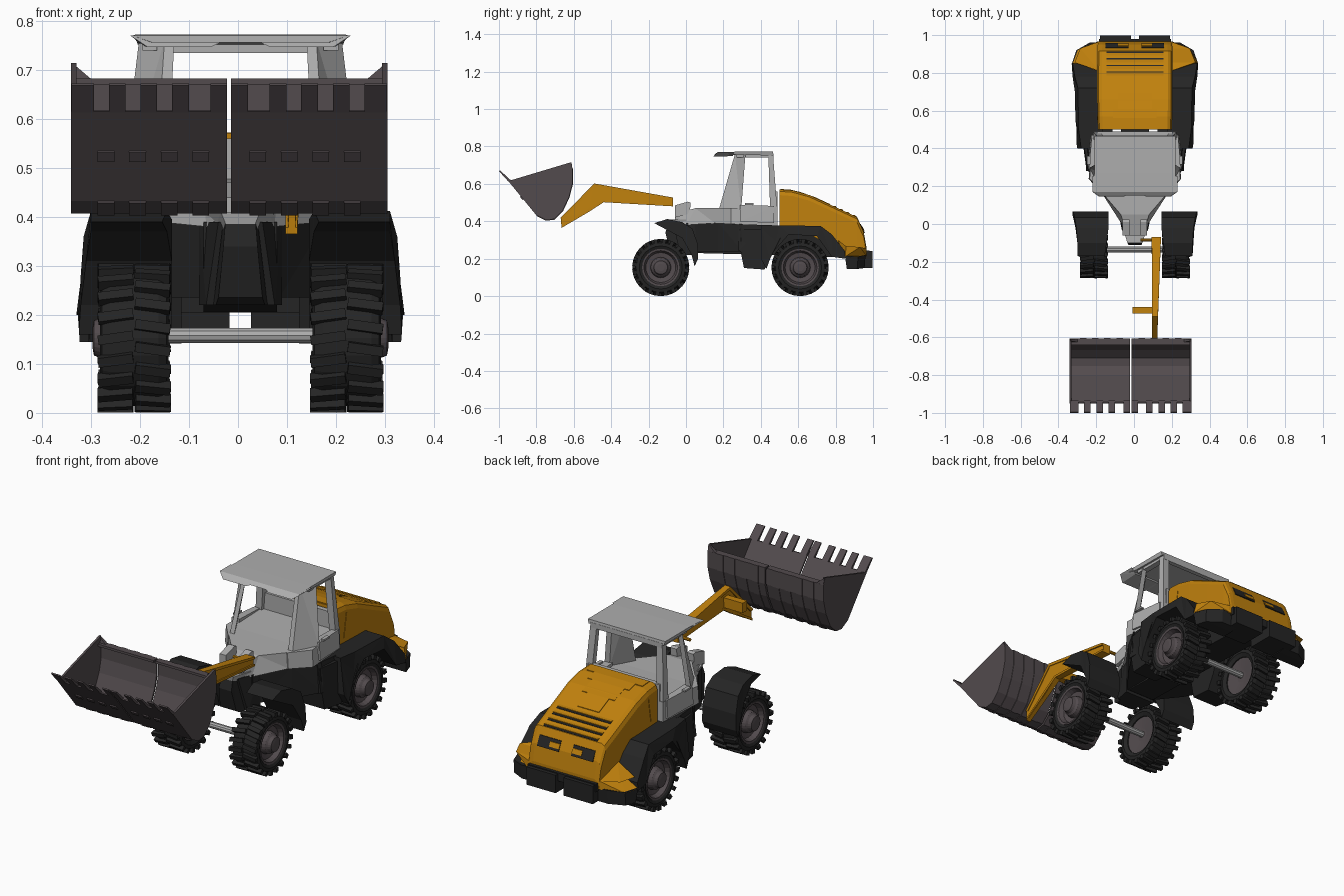
import bpy, bmesh
from math import pi, cos, sin, radians
from mathutils import Matrix

CX = 0.005          # centre line of the machine


def mat(name, c):
    m = bpy.data.materials.new(name)
    m.diffuse_color = (*c, 1)
    return m


ORANGE = mat("orange_paint", (0.53, 0.22, 0.004))
BLACK = mat("black_plastic", (0.018, 0.018, 0.018))
STEEL = mat("brown_steel", (0.085, 0.07, 0.075))
GREY = mat("cab_grey", (0.42, 0.42, 0.42))


def finish(name, bm, m):
    bmesh.ops.recalc_face_normals(bm, faces=bm.faces)
    me = bpy.data.meshes.new(name)
    bm.to_mesh(me)
    bm.free()
    me.materials.append(m)
    ob = bpy.data.objects.new(name, me)
    bpy.context.collection.objects.link(ob)
    return ob


def loft(name, rings, m, closed=False):
    """Skin equal rings of points; cap the ends unless closed."""
    bm = bmesh.new()
    vs = [[bm.verts.new(p) for p in r] for r in rings]
    n = len(vs[0])
    for a, b in zip(vs, vs[1:] + (vs[:1] if closed else [])):
        for i in range(n):
            j = (i + 1) % n
            bm.faces.new((a[i], a[j], b[j], b[i]))
    if not closed:
        caps = [bm.faces.new(vs[0]), bm.faces.new(vs[-1])]
        bmesh.ops.triangulate(bm, faces=caps)
    return finish(name, bm, m)


def slab(name, pts, xa, xb, m, s=1, cx=CX):
    """Side profile (y, z) spanning x from xa to xb (numbers or one per point)."""
    lst = lambda v: v if isinstance(v, (list, tuple)) else [v] * len(pts)
    return loft(name, [[(cx + s * x, y, z) for x, (y, z) in zip(lst(v), pts)]
                       for v in (xa, xb)], m)


def box(name, x0, x1, y0, y1, z0, z1, m, s=1):
    return slab(name, [(y0, z0), (y1, z0), (y1, z1), (y0, z1)], x0, x1, m, s)


def lathe(name, prof, x, y, z, s, m, n=24, closed=False):
    """Spin (x offset, radius) profile round an axis along x."""
    return loft(name, [[(x + s * o, y + r * cos(2 * pi * i / n), z + r * sin(2 * pi * i / n))
                        for i in range(n)] for o, r in prof], m, closed)


# Wheels: tyre, staggered lugs, dished rim
def wheel(tag, s, y):
    x, z = CX + s * 0.217, 0.153
    lathe(tag + "_tyre", [(-.06, .095), (-.07, .115), (-.066, .132), (-.05, .139), (.05, .139),
                          (.066, .132), (.07, .115), (.06, .095)], x, y, z, s, BLACK, closed=True)
    bm = bmesh.new()
    for row in (-1, 1):
        for i in range(20):
            a = 2 * pi * (i + (0.5 if row > 0 else 0)) / 20
            bmesh.ops.create_cube(bm, size=1, matrix=Matrix.Translation((x, y, z))
                                  @ Matrix.Rotation(a, 4, 'X')
                                  @ Matrix.Translation((row * .038, 0, .141))
                                  @ Matrix.Rotation(row * radians(-8), 4, 'Z')
                                  @ Matrix.Diagonal((.072, .020, .022, 1)))
    finish(tag + "_tread", bm, BLACK)
    lathe(tag + "_rim", [(-.045, .03), (-.055, .1), (.066, .1), (.064, .09), (.04, .08), (.035, .055),
                         (.058, .05), (.066, .042), (.082, .036), (.085, .02)], x, y, z, s, STEEL)


for end, y in (("front", -0.135), ("rear", 0.61)):
    for side, s in (("left", -1), ("right", 1)):
        wheel(f"{end}_{side}_wheel", s, y)
    lathe(end + "_axle", [(-.17, .016), (.17, .016)], CX, y, .158, 1, GREY, 10)

# Central chassis and front frame
slab("center_chassis", [(.0, .39), (.5, .37), (.88, .30), (.88, .205), (.45, .22), (.06, .23), (0, .26)],
     -.075, .075, BLACK)
slab("front_frame", [(-.11, .34), (-.09, .40), (.05, .40), (.05, .22), (-.06, .22), (-.085, .235)],
     [-.035, -.03, -.05, -.07, -.05, -.045], [.035, .03, .05, .07, .05, .045], BLACK)
for s in (-1, 1):
    slab("front_frame_cheek", [(-.07, .39), (.05, .39), (.05, .22), (-.03, .22)],
         [.035, .07, .07, .055], [.045, .085, .085, .07], BLACK, s)

# Fenders, side skirts and steps
for s in (-1, 1):
    slab("front_fender", [(-.17, .39), (-.10, .412), (-.02, .395), (.035, .36), (.062, .28), (.065, .2),
                          (.046, .16), (.03, .22), (-.02, .31), (-.09, .37)],
         [.16, .15, .14, .14, .14, .14, .14, .14, .14, .15],
         [.305, .305, .31, .32, .326, .33, .33, .326, .315, .305], BLACK, s)
    slab("side_skirt_front", [(.04, .40), (.17, .395), (.30, .385), (.30, .24), (.17, .235), (.05, .235)],
         .0, [.08, .175, .25, .26, .175, .08], BLACK, s)
    slab("step_tank", [(.29, .36), (.29, .25), (.31, .15), (.42, .142), (.46, .22), (.50, .36)],
         .12, [.25, .257, .26, .275, .29, .285], BLACK, s)
    slab("upper_step", [(.40, .375), (.40, .20), (.43, .145), (.45, .2), (.50, .3), (.53, .37)], .2,
         [.285, .305, .31, .31, .31, .298], BLACK, s)
    slab("rear_fender", [(.40, .38), (.50, .378), (.72, .375), (.78, .33), (.85, .24), (.85, .2), (.78, .21),
                         (.70, .32), (.55, .33), (.47, .24), (.40, .24)],
         .17, [.285, .298, .302, .318, .33, .335, .33, .318, .315, .305, .295], BLACK, s)
    slab("skirt_link", [(.28, .385), (.42, .38), (.42, .24), (.28, .24)], .17, [.24, .25, .26, .26], BLACK, s)
    # Orange corner wing above the counterweight
    slab("rear_wing", [(.81, .30), (.855, .268), (.93, .262), (.962, .255), (.965, .215), (.92, .208), (.853, .212)],
         .17, [.19, .32, .29, .2, .2, .31, .333], ORANGE, s)
    slab("counterweight_side", [(.85, .215), (.92, .212), (.96, .22), (.955, .15), (.915, .145), (.86, .145)],
         .15, [.333, .31, .24, .24, .31, .328], BLACK, s)
    box("counterweight_block", .022, .185, .86, .998, .15, .24, BLACK, s)
box("counterweight_bridge", -.19, .19, .84, .98, .205, .245, BLACK)

# Engine hood with chamfered top edges
hood = [(.50, .37, .57, .196), (.57, .36, .565, .198), (.66, .33, .54, .2), (.79, .26, .48, .2),
        (.915, .235, .422, .199), (.95, .23, .345, .197), (.965, .22, .26, .195)]
loft("engine_hood", [[(CX + x, y, z) for x, z in
                      ((w, zb), (w, zt - .03), (w - .008, zt - .01), (w - .025, zt), (.025 - w, zt),
                       (.008 - w, zt - .01), (-w, zt - .03), (-w, zb))] for y, zb, zt, w in hood], ORANGE)
# Hood louvres: dark slot with a raised lip in front
for y in (.795, .83, .865, .90):
    z = .48 - (y - .79) * .464
    slab("hood_louvre", [(y - .009, z - .005), (y + .006, z - .01), (y + .006, z + .003), (y - .009, z + .005)],
         -.15, .15, ORANGE)
    slab("louvre_shadow", [(y + .006, z - .01), (y + .013, z - .013), (y + .013, z - .004), (y + .006, z)],
         -.15, .15, BLACK)


# Stepped centre panel on the hood, rear vents, side lines
def hood_z(y):
    for (y0, _, z0, _), (y1, _, z1, _) in zip(hood, hood[1:]):
        if y <= y1:
            return z0 + (z1 - z0) * (y - y0) / (y1 - y0)


for w, y0, y1 in ((.155, .505, .56), (.115, .56, .61), (.09, .61, .69), (.06, .69, .77)):
    a, b = hood_z(y0), hood_z(y1)
    slab("hood_panel_step", [(y0, a - .01), (y0, a + .003), (y1, b + .003), (y1, b - .01)], -w, w, ORANGE)
for s in (-1, 1):
    slab("rear_vent", [(.926, .385), (.946, .338), (.957, .338), (.9345, .385)], .035, .155, BLACK, s)
    slab("vent_bar", [(.926, .372), (.935, .35), (.9545, .35), (.944, .372)], .035, .09, ORANGE, s)
    slab("side_intake_line", [(.55, .40), (.57, .52), (.575, .52), (.556, .40)], .18, .2, ORANGE, s)

# Cab: base, nose, rear wall, pillars, doors, roof
slab("cab_base", [(.15, .39), (.24, .385), (.49, .375), (.49, .478), (.24, .47), (.15, .47)],
     [-.17, -.245, -.22, -.22, -.24, -.165], [.17, .245, .22, .22, .24, .165], GREY)
slab("cab_nose", [(-.06, .40), (-.06, .44), (.05, .47), (.155, .47), (.155, .39), (0, .38)],
     [-.04, -.04, -.075, -.165, -.17, -.07], [.04, .04, .075, .165, .17, .07], GREY)
slab("nose_wedge", [(-.10, .41), (-.09, .36), (0, .37), (0, .41)],
     [-.04, -.02, -.055, -.07], [.04, .02, .055, .07], GREY)
box("cab_rear_wall", -.2, .2, .465, .49, .47, .56, GREY)
box("roof_rear_beam", -.2, .2, .445, .468, .735, .76, GREY)
for s in (-1, 1):
    slab("arm_tower", [(-.06, .42), (-.06, .485), (.01, .505), (.025, .50), (.02, .44)],
         .03, .065, GREY, s)
    slab("front_pillar", [(.175, .46), (.262, .76), (.318, .76), (.295, .46)],
         [.15, .135, .18, .215], [.175, .155, .207, .243], GREY, s)
    slab("rear_pillar", [(.45, .46), (.44, .76), (.465, .76), (.488, .46)],
         [.19, .165, .165, .185], [.223, .203, .2, .22], GREY, s)
    slab("door_sill", [(.29, .40), (.29, .488), (.47, .482), (.47, .39)], .2, [.25, .244, .228, .233], GREY, s)
    box("door_handle", .235, .253, .315, .36, .488, .497, GREY, s)
    box("roof_side_rail", .17, .2, .27, .46, .74, .76, GREY, s)
    slab("roof_half", [(.15, .756), (.17, .77), (.27, .772), (.465, .772), (.468, .752), (.27, .755)],
         0, [.18, .22, .215, .215, .21, .21], GREY, s)
    slab("roof_visor", [(.145, .747), (.17, .77), (.255, .77), (.25, .748)],
         [.06, .01, .01, .06], [.19, .225, .225, .195], GREY, s)

# Lifting arm: right side only, with raised flanges, cross stub and pin
arm = [(-.665, .365), (-.67, .42), (-.58, .51), (-.49, .602), (-.07, .527), (-.07, .48), (-.44, .502), (-.52, .45)]
slab("lift_arm", arm, [.098, .098, .098, .095, .088, .088, .092, .095],
     [.112, .112, .114, .118, .13, .13, .12, .117], ORANGE)
top = [(-.67, .42), (-.49, .602), (-.07, .527), (-.07, .515), (-.485, .586), (-.655, .414)]
slab("arm_top_flange", top, .09, [.116, .122, .138, .138, .122, .116], ORANGE)
slab("arm_bottom_flange", [(-.665, .365), (-.44, .502), (-.07, .48), (-.07, .49), (-.445, .514), (-.665, .378)],
     .092, [.116, .124, .138, .138, .124, .116], ORANGE)
slab("arm_cross_stub", [(-.475, .515), (-.475, .565), (-.44, .565), (-.44, .515)],
     -.012, .1, ORANGE)
lathe("arm_pin", [(.03, .008), (.125, .008)], CX, -.085, .505, 1, ORANGE, 8)

# Bucket: two mirrored shell halves, end plates, teeth, ribs and wear bars
BX = -0.018
shell = [(-.95, .615), (-.80, .432), (-.75, .407), (-.705, .412), (-.66, .455), (-.625, .53), (-.607, .60), (-.607, .682)]


def scaled(k):
    return [(-.78 + (y + .78) * k, .66 + (z - .66) * k) for y, z in shell]


for s in (-1, 1):
    slab("bucket_shell", shell + scaled(.95)[::-1], .004, .322, STEEL, s, BX)
    slab("bucket_end_plate", shell + [(-.62, .714)], .312, .323, STEEL, s, BX)
    slab("bucket_corner_gusset", [(-.625, .68), (-.607, .68), (-.612, .714), (-.62, .714)],
         [.28, .28, .32, .32], .322, STEEL, s, BX)
    slab("bucket_lip_top", [(-.607, .67), (-.64, .67), (-.64, .682), (-.607, .682)], .004, .32, STEEL, s, BX)
    for i in range(5):
        a = .004 + .0645 * i + (.014 if 0 < i < 5 else 0)
        b = a + (.034 if i < 4 else .046)
        slab("bucket_tooth", [(-.95, .613), (-1.0, .668), (-.994, .672), (-.935, .618)],
             a, min(b, .322), STEEL, s, BX)
    for i in range(4):
        x = .058 + .0645 * i
        rib = scaled(1.015)[1:]
        slab("bucket_rib", rib + shell[:0:-1], x - .017, x + .017, STEEL, s, BX)
        slab("bucket_wear_bar", [(-.888, .531), (-.872, .512), (-.867, .522), (-.88, .538)],
             x - .017, x + .017, STEEL, s, BX)
